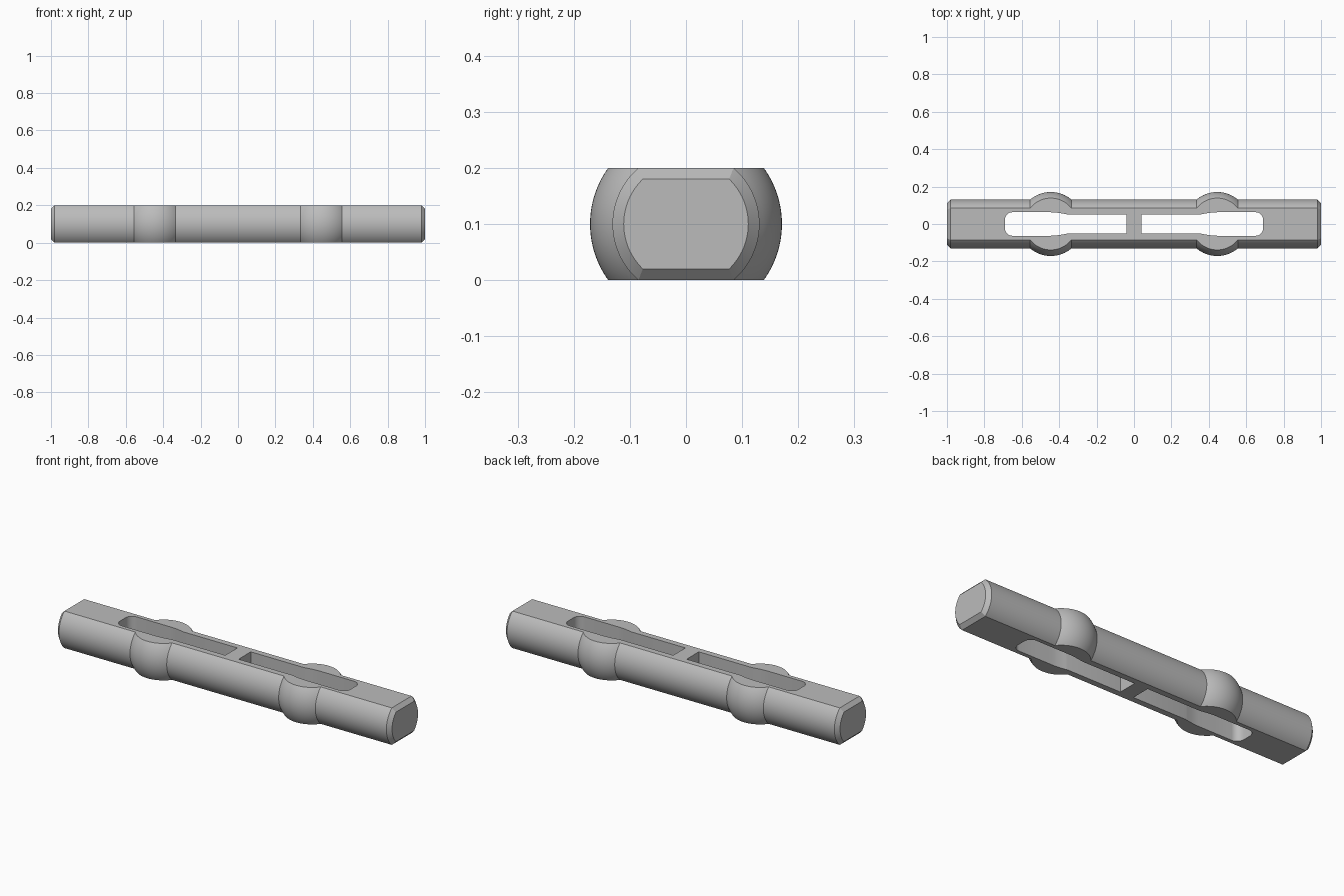
import bpy, bmesh
from math import sin, cos, pi, sqrt

cube = bpy.data.objects.get("Cube")
if cube:
    bpy.data.objects.remove(cube, do_unlink=True)

HALF, MID, CHAMFER = 1.0, 0.1, 0.02   # half length, axis height, end chamfer
ROD, BALL, BALL_X = 0.131, 0.171, 0.445
STEPS = 96

metal = bpy.data.materials.new("plain grey")
metal.use_nodes = True
grey = (0.5, 0.5, 0.5, 1)
metal.diffuse_color = grey
metal.node_tree.nodes["Principled BSDF"].inputs["Base Color"].default_value = grey


def finish(name, bm):
    bmesh.ops.recalc_face_normals(bm, faces=bm.faces)
    mesh = bpy.data.meshes.new(name)
    bm.to_mesh(mesh)
    bm.free()
    mesh.materials.append(metal)
    ob = bpy.data.objects.new(name, mesh)
    bpy.context.collection.objects.link(ob)
    return ob


def prism(name, points, offset):
    """Extrude a closed outline by twice the offset, centred on it."""
    bm = bmesh.new()
    face = bm.faces.new([bm.verts.new([c - o for c, o in zip(p, offset)]) for p in points])
    out = bmesh.ops.extrude_face_region(bm, geom=[face])
    moved = [v for v in out["geom"] if isinstance(v, bmesh.types.BMVert)]
    bmesh.ops.translate(bm, verts=moved, vec=[2 * o for o in offset])
    return finish(name, bm)


def lathe(name, profile):
    """Revolve (x, radius) pairs about the long axis and cap the ends."""
    bm = bmesh.new()
    rings = []
    for x, r in profile:
        rings.append([bm.verts.new((x, r * cos(2 * pi * i / STEPS),
                                    MID + r * sin(2 * pi * i / STEPS)))
                      for i in range(STEPS)])
    for a, b in zip(rings, rings[1:]):
        for i in range(STEPS):
            j = (i + 1) % STEPS
            bm.faces.new((a[i], a[j], b[j], b[i]))
    bm.faces.new(rings[0])
    bm.faces.new(rings[-1])
    return finish(name, bm)


# Round rod with two spherical swellings and chamfered ends
reach = sqrt(BALL ** 2 - ROD ** 2)
swell = [(BALL_X + d, sqrt(BALL ** 2 - d ** 2))
         for d in (reach * (i / 12 - 1) for i in range(25))]
right = swell + [(HALF - CHAMFER, ROD), (HALF, ROD - CHAMFER)]
pin = lathe("slotted_pin", [(-x, r) for x, r in reversed(right)] + right)

# Flat top and bottom, chamfered at the ends
inner = HALF - CHAMFER
flats = prism("flats_cutter",
              [(sx * x, 0, MID + sz * z) for sx, sz, x, z in (
                  (1, 1, inner, MID), (1, 1, HALF, MID - CHAMFER),
                  (1, -1, HALF, MID - CHAMFER), (1, -1, inner, MID),
                  (-1, -1, inner, MID), (-1, -1, HALF, MID - CHAMFER),
                  (-1, 1, HALF, MID - CHAMFER), (-1, 1, inner, MID))],
              (0, 0.4, 0))


# Through slots: narrow near the bridge, wider and rounded at the far end
def slot(name, side):
    narrow, wide, end, corner = 0.052, 0.063, 0.69, 0.04
    half = [(0.04, narrow), (0.36, narrow)]
    for i in range(1, 7):
        t = i / 6
        half.append((0.36 + 0.09 * t, narrow + (wide - narrow) * sin(t * pi / 2)))
    for i in range(9):
        a = pi / 2 * (1 - i / 8)
        half.append((end - corner + corner * cos(a), wide - corner + corner * sin(a)))
    outline = half + [(x, -y) for x, y in reversed(half)]
    return prism(name, [(side * x, y, MID) for x, y in outline], (0, 0, 0.3))


cuts = [(flats, "INTERSECT"),
        (slot("left_slot_cutter", 1), "DIFFERENCE"),
        (slot("right_slot_cutter", -1), "DIFFERENCE")]

# Apply the cuts and remove the cutters
bpy.ops.object.select_all(action="DESELECT")
pin.select_set(True)
bpy.context.view_layer.objects.active = pin
for cutter, operation in cuts:
    mod = pin.modifiers.new("cut", "BOOLEAN")
    mod.operation, mod.solver, mod.object = operation, "EXACT", cutter
    bpy.ops.object.modifier_apply(modifier=mod.name)
    bpy.data.objects.remove(cutter, do_unlink=True)

bpy.ops.object.shade_smooth_by_angle(angle=pi / 7)
